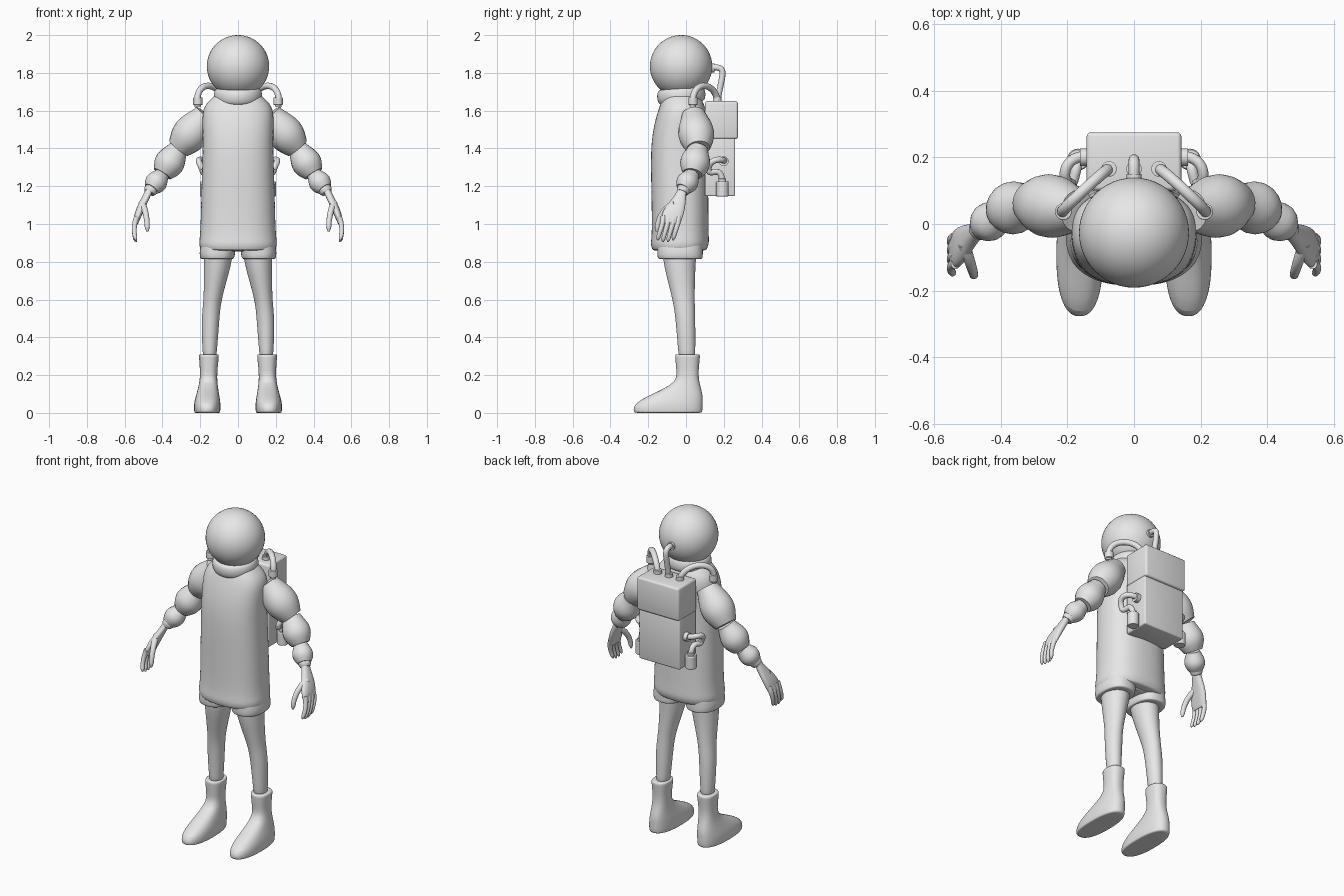
import bpy, bmesh, math
from mathutils import Vector, Quaternion
from mathutils.geometry import interpolate_bezier

old = bpy.data.objects.get("Cube")
if old:
    bpy.data.objects.remove(old, do_unlink=True)

GREY = (0.8, 0.8, 0.8, 1)
suit = bpy.data.materials.new("plain_grey")
suit.use_nodes = True
suit.diffuse_color = GREY
suit.node_tree.nodes["Principled BSDF"].inputs["Base Color"].default_value = GREY


def finish(name, bm, mirror=False, subdivide=False):
    """Turn a bmesh into a smooth shaded object, optionally paired left and right."""
    bmesh.ops.recalc_face_normals(bm, faces=bm.faces)
    mesh = bpy.data.meshes.new(name)
    bm.to_mesh(mesh)
    bm.free()
    mesh.materials.append(suit)
    obj = bpy.data.objects.new(name, mesh)
    bpy.context.collection.objects.link(obj)
    if subdivide:
        smooth = obj.modifiers.new("smooth", "SUBSURF")
        smooth.levels = smooth.render_levels = 2
    if mirror:
        pair = obj.modifiers.new("pair", "MIRROR")
        pair.use_mirror_merge = False
    bpy.ops.object.select_all(action="DESELECT")
    obj.select_set(True)
    bpy.context.view_layer.objects.active = obj
    bpy.ops.object.shade_smooth_by_angle(angle=math.radians(50))
    return obj


def inset(loop):
    """A slightly smaller copy of a loop, which keeps the rim of a cap tight."""
    middle = sum(loop, Vector()) / len(loop)
    return [point.lerp(middle, 0.1) for point in loop]


def skin(loops):
    """Bridge point loops into a closed bmesh."""
    bm = bmesh.new()
    loops = [inset(loops[0])] + loops + [inset(loops[-1])]
    rings = [[bm.verts.new(point) for point in loop] for loop in loops]
    for lower, upper in zip(rings, rings[1:]):
        for i in range(len(lower)):
            bm.faces.new((lower[i - 1], lower[i], upper[i], upper[i - 1]))
    bm.faces.new(rings[0])
    bm.faces.new(rings[-1])
    return bm


def circle(count):
    angles = [math.tau * i / count for i in range(count)]
    return [(math.cos(a), math.sin(a)) for a in angles]


def stack(name, rows, power=2.4, mirror=True):
    """Level rounded rings: height, centre x, half width, front y, back y."""
    def bulge(value):
        return math.copysign(abs(value) ** (2 / power), value)

    loops = []
    for z, centre, half, front, back in rows:
        middle, depth = (front + back) / 2, (back - front) / 2
        loops.append([Vector((centre + half * bulge(c), middle + depth * bulge(s), z))
                      for c, s in circle(24)])
    return finish(name, skin(loops), mirror, subdivide=True)


def tube(name, controls, radius, profile=lambda t: 1, mirror=True):
    """Round sweep along one Bezier curve; the profile scales the radius."""
    start, handle_a, handle_b, end = map(Vector, controls)
    path = interpolate_bezier(start, handle_a, handle_b, end, 20)
    turn, heading, loops = Quaternion(), Vector((0, 0, 1)), []
    for i, point in enumerate(path):
        along = path[min(i + 1, len(path) - 1)] - path[max(i - 1, 0)]
        along.normalize()
        turn = heading.rotation_difference(along) @ turn
        heading = along
        size = radius * profile(i / (len(path) - 1))
        loops.append([point + turn @ Vector((c, s, 0)) * size for c, s in circle(20)])
    return finish(name, skin(loops), mirror)


def straight(start, end):
    start, end = Vector(start), Vector(end)
    return start, start.lerp(end, 1 / 3), start.lerp(end, 2 / 3), end


def box(name, low, high, bevel):
    bm = bmesh.new()
    bmesh.ops.create_cube(bm, size=1)
    for vert in bm.verts:
        vert.co = [l + (h - l) * (c + 0.5) for l, h, c in zip(low, high, vert.co)]
    bmesh.ops.bevel(bm, geom=bm.edges[:], offset=bevel, segments=3,
                    profile=0.5, affect="EDGES")
    return finish(name, bm)


def can(name, centre, radius, depth, mirror=True):
    """Upright cylinder with softened rims."""
    middle, half = Vector(centre), Vector((0, 0, depth / 2))
    tube(name, straight(middle - half, middle + half), radius,
         lambda t: 0.9 if t in (0, 1) else 1, mirror)


# Helmet
bm = bmesh.new()
bmesh.ops.create_uvsphere(bm, u_segments=48, v_segments=32, radius=0.165)
bmesh.ops.translate(bm, verts=bm.verts, vec=(0, -0.026, 1.835))
finish("helmet", bm)

# Neck ring, rounded by a half turn and tilted forward
collar_rows = []
for step in range(7):
    turn = math.pi * step / 6
    reach = 0.11 + 0.02 * math.sin(turn)
    collar_rows.append((-0.04 * math.cos(turn), 0, reach, -reach, reach))
collar = stack("collar", collar_rows, power=2, mirror=False)
collar.location = (0, -0.025, 1.68)
collar.rotation_euler.x = 0.1

# Long tunic with a rolled hem
stack("tunic", [
    (0.86, 0, 0.2, -0.18, 0.11), (0.9, 0, 0.21, -0.19, 0.125),
    (0.94, 0, 0.2, -0.18, 0.12), (1.2, 0, 0.195, -0.185, 0.12),
    (1.45, 0, 0.185, -0.19, 0.11), (1.6, 0, 0.195, -0.15, 0.11),
    (1.65, 0, 0.16, -0.13, 0.09), (1.7, 0, 0.1, -0.11, 0.06)], mirror=False)

# Shorts
stack("shorts_leg", [
    (0.815, 0.11, 0.09, -0.15, 0.09), (0.85, 0.11, 0.097, -0.155, 0.09),
    (0.93, 0.1, 0.09, -0.15, 0.09)])
box("shorts_seat", (-0.09, -0.12, 0.855), (0.09, 0.07, 0.95), 0.02)

# Legs
stack("leg", [
    (0.3, 0.15, 0.037, -0.04, 0.05), (0.5, 0.147, 0.049, -0.055, 0.05),
    (0.6, 0.135, 0.045, -0.07, 0.045), (0.78, 0.108, 0.074, -0.12, 0.05),
    (0.9, 0.1, 0.08, -0.13, 0.06)], power=2)

# Boots, flat soled
stack("boot", [
    (0, 0.163, 0.07, -0.28, 0.09), (0.05, 0.163, 0.072, -0.28, 0.09),
    (0.1, 0.16, 0.06, -0.18, 0.09), (0.16, 0.157, 0.047, -0.05, 0.07),
    (0.22, 0.155, 0.045, -0.05, 0.065), (0.31, 0.154, 0.055, -0.06, 0.077)])

# Three puffs per sleeve, pinched at shared joints
joints = [(0.17, 0.04, 1.58), (0.315, 0.065, 1.4), (0.4, 0.035, 1.265), (0.46, -0.015, 1.185)]
puffs = (("upper_sleeve", 0.095), ("elbow_sleeve", 0.079), ("lower_sleeve", 0.058))
for (name, radius), start, end in zip(puffs, joints, joints[1:]):
    tube(name, straight(start, end), radius,
         lambda t: 0.66 + 0.34 * math.sin(math.pi * t ** 1.2))
tube("cuff", straight((0.45, -0.005, 1.2), (0.47, -0.02, 1.165)), 0.036,
     lambda t: 0.8 + 0.2 * math.sin(math.pi * t))

# Hands
stack("palm", [
    (1.2, 0.46, 0.02, -0.035, 0.005), (1.14, 0.488, 0.022, -0.065, 0),
    (1.07, 0.523, 0.024, -0.13, -0.005), (1, 0.543, 0.014, -0.135, -0.03)])


def fingertip(t):
    return 1 - 0.3 * t - 0.4 * max(0, t - 0.9) / 0.1


for i, finger in enumerate(("index", "middle", "ring", "little")):
    root = -0.12 + 0.027 * i
    tip = 0.9 + 0.01 * abs(i - 1.5)
    tube(finger + "_finger", [
        (0.535, root, 1.04), (0.55, root, 1), (0.555, root - 0.02, 0.96),
        (0.54, root - 0.03, tip)], 0.015, fingertip)
tube("thumb", [
    (0.51, -0.06, 1.11), (0.49, -0.12, 1.08), (0.48, -0.15, 1.03),
    (0.48, -0.155, 0.96)], 0.018, fingertip)

# Backpack
box("backpack_body", (-0.138, 0.1, 1.147), (0.138, 0.26, 1.46), 0.008)
box("backpack_lid", (-0.142, 0.1, 1.45), (0.142, 0.275, 1.65), 0.012)

# Air hoses and their fittings
tube("shoulder_hose", [
    (0.075, 0.165, 1.64), (0.08, 0.17, 1.75), (0.24, 0.02, 1.78),
    (0.212, 0.037, 1.62)], 0.017)
tube("helmet_hose", [
    (0, 0.165, 1.64), (0, 0.19, 1.8), (0, 0.23, 1.84), (0, 0.12, 1.826)],
    0.016, mirror=False)
tube("helmet_fitting", straight((0, 0.12, 1.826), (0, 0.15, 1.826)), 0.023, mirror=False)
can("pack_fitting", (0.075, 0.165, 1.66), 0.023, 0.025)
can("centre_fitting", (0, 0.165, 1.66), 0.023, 0.025, mirror=False)
can("shoulder_fitting", (0.212, 0.037, 1.65), 0.025, 0.04)

# Side canisters and looped pipes
can("canister", (0.168, 0.193, 1.186), 0.033, 0.08)
can("canister_cap", (0.168, 0.193, 1.23), 0.02, 0.02)
bend = (0.19, 0.12, 1.29)
tube("upper_pipe", [(0.12, 0.2, 1.33), (0.22, 0.22, 1.34), (0.22, 0.12, 1.36), bend], 0.016)
tube("lower_pipe", [bend, (0.18, 0.12, 1.24), (0.17, 0.19, 1.33), (0.168, 0.193, 1.21)], 0.016)
tube("pipe_ring", straight((0.138, 0.2, 1.332), (0.162, 0.2, 1.332)), 0.026)
